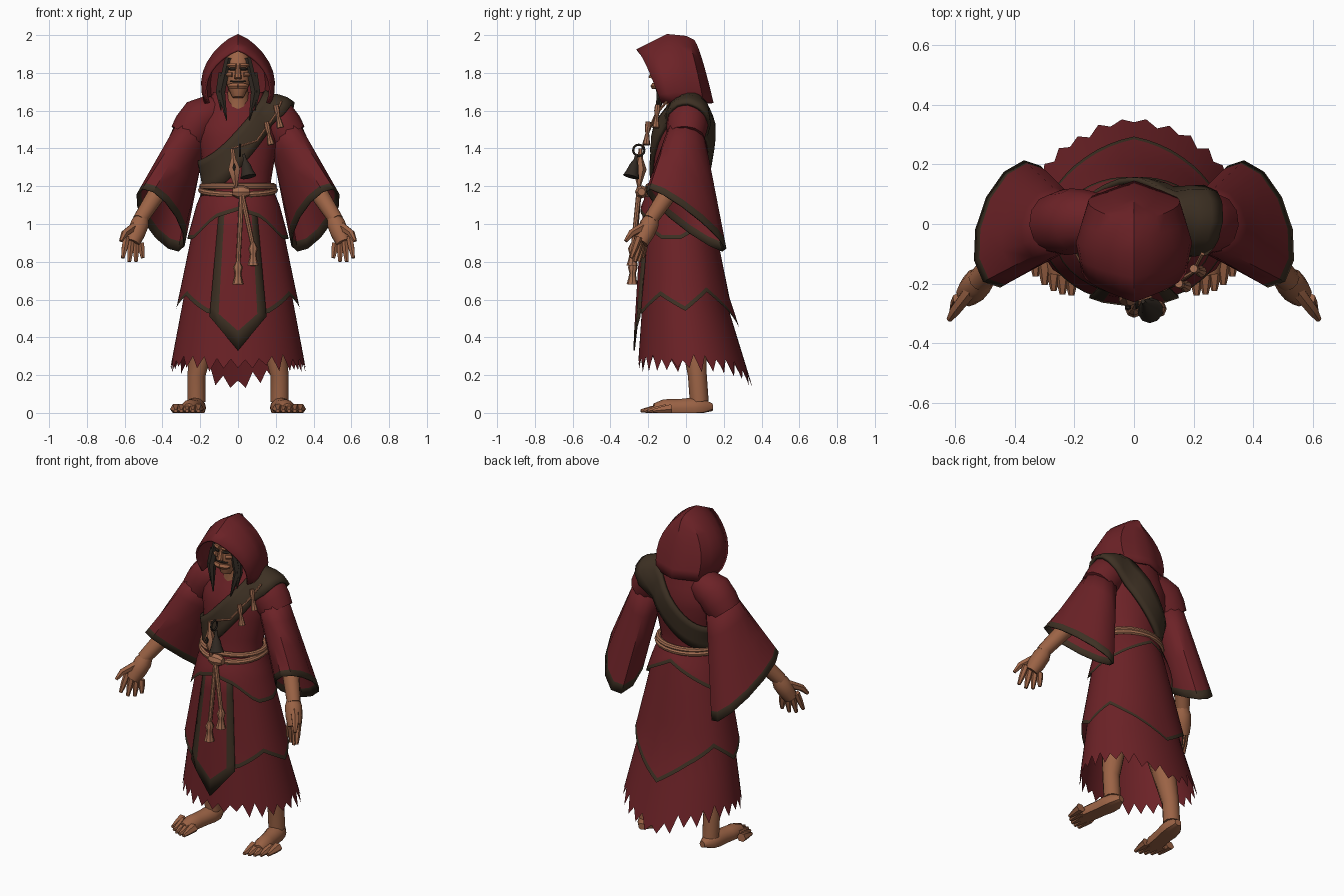
import bpy, bmesh, random
from math import sin, cos, pi, radians
from mathutils import Vector as V
from mathutils.bvhtree import BVHTree

random.seed(4)
if "Cube" in bpy.data.objects:
    bpy.data.objects.remove(bpy.data.objects["Cube"])


def material(name, *rgb):
    m = bpy.data.materials.new(name)
    m.use_nodes = True
    m.diffuse_color = (*rgb, 1)
    m.node_tree.nodes["Principled BSDF"].inputs["Base Color"].default_value = (*rgb, 1)
    return m


RED = material("dark red cloth", .15, .016, .02)
TRIM = material("brown trim", .047, .03, .017)
SKIN = material("skin", .33, .125, .06)
ROPE = material("rope and bone", .36, .15, .08)
DARK = material("dark hair and iron", .03, .022, .016)
made = []


def along(values, fraction):
    """Blend through evenly spaced values."""
    last = len(values) - 1
    if last == 0:
        return values[0]
    i = min(int(fraction * last), last - 1)
    return values[i] + (values[i + 1] - values[i]) * (fraction * last - i)


def sheet(name, rows, mats, rule=None, closed=False, caps=False, thick=0):
    """Skin a grid of points; rule(row, column) picks the material."""
    bm = bmesh.new()
    grid = [[bm.verts.new(p) for p in row] for row in rows]
    n = len(rows[0])
    for i in range(len(rows) - 1):
        for j in range(n if closed else n - 1):
            k = (j + 1) % n
            f = bm.faces.new((grid[i][j], grid[i][k], grid[i + 1][k], grid[i + 1][j]))
            f.material_index = rule(i, j) if rule else 0
    if caps:
        bm.faces.new(grid[0])
        bm.faces.new(grid[-1])
    bmesh.ops.remove_doubles(bm, verts=bm.verts, dist=1e-5)
    bmesh.ops.recalc_face_normals(bm, faces=bm.faces)
    mesh = bpy.data.meshes.new(name)
    bm.to_mesh(mesh)
    bm.free()
    for m in mats:
        mesh.materials.append(m)
    ob = bpy.data.objects.new(name, mesh)
    bpy.context.collection.objects.link(ob)
    if thick:
        mod = ob.modifiers.new("thickness", "SOLIDIFY")
        mod.thickness, mod.offset = thick, 0
    made.append(ob)
    return ob


def tube(name, mat, points, radii, sides=8, mirror=1):
    """Tube through the points, shaped by evenly spread radii, kept above the floor."""
    points = [V((mirror * x, y, z)) for x, y, z in points]
    count = max(len(points), len(radii))
    path = [along(points, i / (count - 1)) for i in range(count)]
    side, rows = None, []
    for i, p in enumerate(path):
        t = (path[min(i + 1, count - 1)] - path[max(i - 1, 0)]).normalized()
        side = side or (V((0, 1, 0)) if abs(t.y) < .8 else V((1, 0, 0)))
        side = (side - t * side.dot(t)).normalized()
        up = t.cross(side)
        radius = along(radii, i / (count - 1))
        ring = [p + (side * cos(a) + up * sin(a)) * radius
                for a in (2 * pi * k / sides for k in range(sides))]
        rows.append([V((q.x, q.y, max(0, q.z))) for q in ring])
    return sheet(name, rows, [mat], closed=True, caps=True)


# Body outline: height, half width, front, back
BODY = [V(row) for row in ((.1, .37, -.25, .35), (.6, .28, -.22, .2), (1.1, .2, -.2, .12),
                           (1.2, .17, -.18, .1), (1.5, .22, -.16, .14), (1.7, .13, -.06, .1))]


def body(z, turn, grow=0.0):
    """Point on the body at a height; turn is in degrees from the front."""
    low, high = next((a, b) for a, b in zip(BODY, BODY[1:]) if z <= b[0] or b is BODY[-1])
    height, half, front, back = low.lerp(high, (z - low[0]) / (high[0] - low[0]))
    a = radians(turn)
    return V(((half + grow) * sin(a), (front + back) / 2 - ((back - front) / 2 + grow) * cos(a), z))


def skirt(name, top, hem, columns, rag=0.0, flare=.03, trim=0.0):
    """Cloth layer; hem heights run evenly from the front to the back."""
    rows = [[] for i in range(7)]
    for j in range(columns):
        turn = 360 * j / columns
        low = along(hem, min(turn, 360 - turn) / 180)
        low += (rag if j % 2 else -rag) * random.uniform(.3, 1)
        for i in range(6):
            f = i / 5
            rows[i].append(body(top + (low + trim - top) * f, turn, .008 + flare * f))
        rows[6].append(body(low, turn, .01 + flare))
    return sheet(name, rows if trim else rows[:6], [RED, TRIM], lambda i, j: int(i == 5), True)


# Robe layers
torso = sheet("robe_torso", [[body(1.1 + i * .06, turn) for turn in range(0, 360, 15)]
                             for i in range(11)], [RED], closed=True)
skirt("tattered_underskirt", .8, [.26, .27, .26, .26, .26, .22, .15], 58, rag=.05, flare=.005)
skirt("robe_skirt", 1.2, [.5, .53, .62, .54, .64, .54, .42], 48, trim=.025)
skirt("hip_layer", 1.21, [1.07, 1.03, .92, .92, .98, 1.05, 1.12], 40, trim=.022)

# Front tabard with a brown border and pointed end
rows = []
for f in (0, .3, .6, .92, 1):
    rows.append([V(((.09 + .06 * f) * c, .03 * c * c - .215 - .06 * f,
                    1.17 - .66 * f - .18 * f ** 4 * (1 - abs(c)))) for c in (-1, -.7, 0, .7, 1)])
sheet("tabard", rows, [RED, TRIM], lambda i, j: int(i == 3 or j in (0, 3)), thick=.008)

# Hood: arches from rim to back, each with top y, top z, half width, base y
ARCHES = [V(row) for row in ((-.26, 1.92, .17, -.13), (-.1, 2, .19, -.05),
                             (0, 1.99, .15, .09), (.04, 1.97, 0, .14))]
rows = []
for i in range(7):
    top_y, top_z, half, base_y = along(ARCHES, i / 6)
    row = []
    for j in range(-8, 9):
        t = abs(j) / 8
        row.append(V((half * sin(j / 4), top_y + (base_y - top_y) * t, top_z + (1.64 - top_z) * t ** 1.3)))
    rows.append(row)
sheet("hood", rows, [RED], thick=.012)

# Head, neck and nose
tube("head", SKIN, [(0, -.12, 1.67), (0, -.08, 1.92)], [.03, .06, .07, .07, .04], 14)
tube("neck", SKIN, [(0, -.02, 1.55), (0, -.07, 1.74)], [.1, .06, .05], 12)
tube("nose", SKIN, [(0, -.16, 1.84), (0, -.18, 1.77)], [.01, .02])

# Facial features as bars bent round the face, from one angle to another
features = (("brow", SKIN, 1.84, 8, 55, .012), ("eye", DARK, 1.82, 12, 45, .009),
            ("cheek", SKIN, 1.79, 25, 60, .014), ("mouth", DARK, 1.755, 0, 35, .006),
            ("muzzle", SKIN, 1.73, 0, 45, .018))
for mirror, side in ((1, "left_"), (-1, "right_")):
    for name, mat, z, first, last, radius in features:
        angles = [radians(first + (last - first) * i / 4) for i in range(5)]
        tube(side + name, mat, [(.07 * sin(a), -.1 - .07 * cos(a), z) for a in angles],
             [radius, radius, radius * .6], 6, mirror)
    tube(side + "hair_lock", DARK, [(.05, -.13, 1.88), (.09, -.13, 1.7), (.06, -.16, 1.55)],
         [.02, .025, .003], 6, mirror)
    tube(side + "thin_lock", DARK, [(.09, -.12, 1.8), (.1, -.13, 1.7), (.09, -.14, 1.6)],
         [.015, .02, .003], 6, mirror)

# Sleeves, arms, hands, legs and feet
shoulders = []
for mirror, side in ((1, "left_"), (-1, "right_")):
    shoulders.append(tube(side + "shoulder", RED, [(.1, .02, 1.6), (.2, .01, 1.56), (.27, 0, 1.46)],
                          [.08, .1, .11, .11, .1], 12, mirror))
    rows = []
    for f in (0, .3, .6, .92, 1):
        centre = V((.23, 0, 1.54)).lerp(V((.41, 0, 1.02)), f)
        length = V((0, -.08, 0)).lerp(V((.04, -.21, .15)), f)
        width = V((.08, 0, .03)).lerp(V((.12, -.02, .07)), f)
        ring = [centre + length * cos(k * pi / 6) + width * sin(k * pi / 6) for k in range(12)]
        rows.append([V((mirror * p.x, p.y, p.z)) for p in ring])
    sheet(side + "sleeve", rows, [RED, TRIM], lambda i, j: int(i == 3), True, thick=.008)

    tube(side + "arm", SKIN, [(.34, 0, 1.3), (.52, -.19, 1.02)], [.05, .05, .04], 10, mirror)
    tube(side + "palm", SKIN, [(.5, -.17, 1.05), (.56, -.24, .9)], [.03, .05, .05, .04], 10, mirror)
    for k in range(4):
        base = V((.59 - .025 * k, .01 * k - .25, .93 - .01 * k))
        tip = V((.61 - .035 * k, .02 * k - .29, .79 + .02 * abs(k - 1.5)))
        tube(side + "finger", SKIN, [base, tip], [.02, .018, .01], 6, mirror)
    tube(side + "thumb", SKIN, [(.53, -.2, 1), (.6, -.29, .95), (.62, -.32, .91)], [.026, .02, .01], 6, mirror)

    tube(side + "leg", SKIN, [(.15, .02, .6), (.22, .06, .2), (.22, .07, .06)], [.09, .05, .05], 10, mirror)
    tube(side + "foot", SKIN, [(.21, .14, .03), (.26, -.17, .02)],
         [.02, .05, .055, .05, .05, .05, .03], 12, mirror)
    for k in range(5):
        x, y = .21 + .03 * k, .004 * k * k - .24
        tube(side + "toe", SKIN, [(x, y + .1, .02), (x, y, .01)], [.03, .022, .01], 6, mirror)

# Sash laid over the chest, shoulder and back
verts, polys = [], []
for ob in [torso] + shoulders:
    polys += [[len(verts) + i for i in p.vertices] for p in ob.data.polygons]
    verts += [v.co.copy() for v in ob.data.vertices]
tree, core = BVHTree.FromPolygons(verts, polys), V((0, -.02, 1.42))


def sash_line(step):
    c, s = cos(step * pi / 18), sin(step * pi / 18)
    return V((.2 * c, -.02 - .16 * s, 1.4 + .2 * c + .06 * c * c))


rows = []
for step in range(37):
    p = sash_line(step)
    across = (sash_line(step + 1) - sash_line(step - 1)).cross(p - core).normalized()
    row = []
    for k in range(-2, 3):
        q = p + across * k * .037
        d = (q - core).normalized()
        hit = tree.ray_cast(core + d, -d)[0]
        row.append((hit or q) + d * .014)
    rows.append(row)
sheet("sash", rows, [TRIM], thick=.02)

# Rope belt, knot and hanging cords with tassels
for z, dip in ((1.2, 0), (1.18, .025)):
    tube("rope_belt", ROPE, [body(z, turn, .02) - V((0, 0, dip * max(0, cos(radians(turn)))))
                             for turn in range(0, 361, 15)], [.016])
tube("rope_knot", ROPE, [(-.03, -.235, 1.17), (.06, -.235, 1.17)], [.02, .035, .035, .02])
for x, low in ((0, .68), (.08, .78)):
    tube("hanging_cord", ROPE, [(.02, -.25, 1.16), (x, -.28, low + .1)], [.014, .012])
    tube("cord_tassel", ROPE, [(x, -.28, low + .12), (x, -.285, low)], [.012, .026, .017, .022, .03])

# Charms hung on the sash
tube("charm_cord", ROPE, [(-.03, -.23, 1.4), (.1, -.22, 1.44), (.2, -.16, 1.58), (.23, -.1, 1.65)], [.007], 6)
for x, y, z in ((.16, -.2, 1.52), (.21, -.15, 1.61)):
    tube("bone_charm", ROPE, [(x - .01, y, z + .02), (x + .015, y - .01, z - .1)],
         [.014, .016, .01, .015, .02])
tube("iron_ring", DARK, [(.01, .03 * cos(k * pi / 6) - .25, 1.39 + .03 * sin(k * pi / 6))
                         for k in range(13)], [.006], 6)
tube("spike_charm", ROPE, [(-.03, -.24, 1.4), (-.01, -.25, 1.18)], [.01, .015, .036, .02, .004], 6)
tube("charm_hollow", DARK, [(-.02, -.28, 1.32), (-.02, -.28, 1.28)], [.004, .011, .004], 6)
tube("iron_bell", DARK, [(.03, -.26, 1.37), (.055, -.29, 1.25)], [.007, .01, .025, .032, .044], 10)

# Smooth shading with kept creases
for ob in bpy.context.selected_objects:
    ob.select_set(False)
for ob in made:
    ob.select_set(True)
bpy.context.view_layer.objects.active = made[0]
bpy.ops.object.shade_smooth_by_angle(angle=radians(40))
